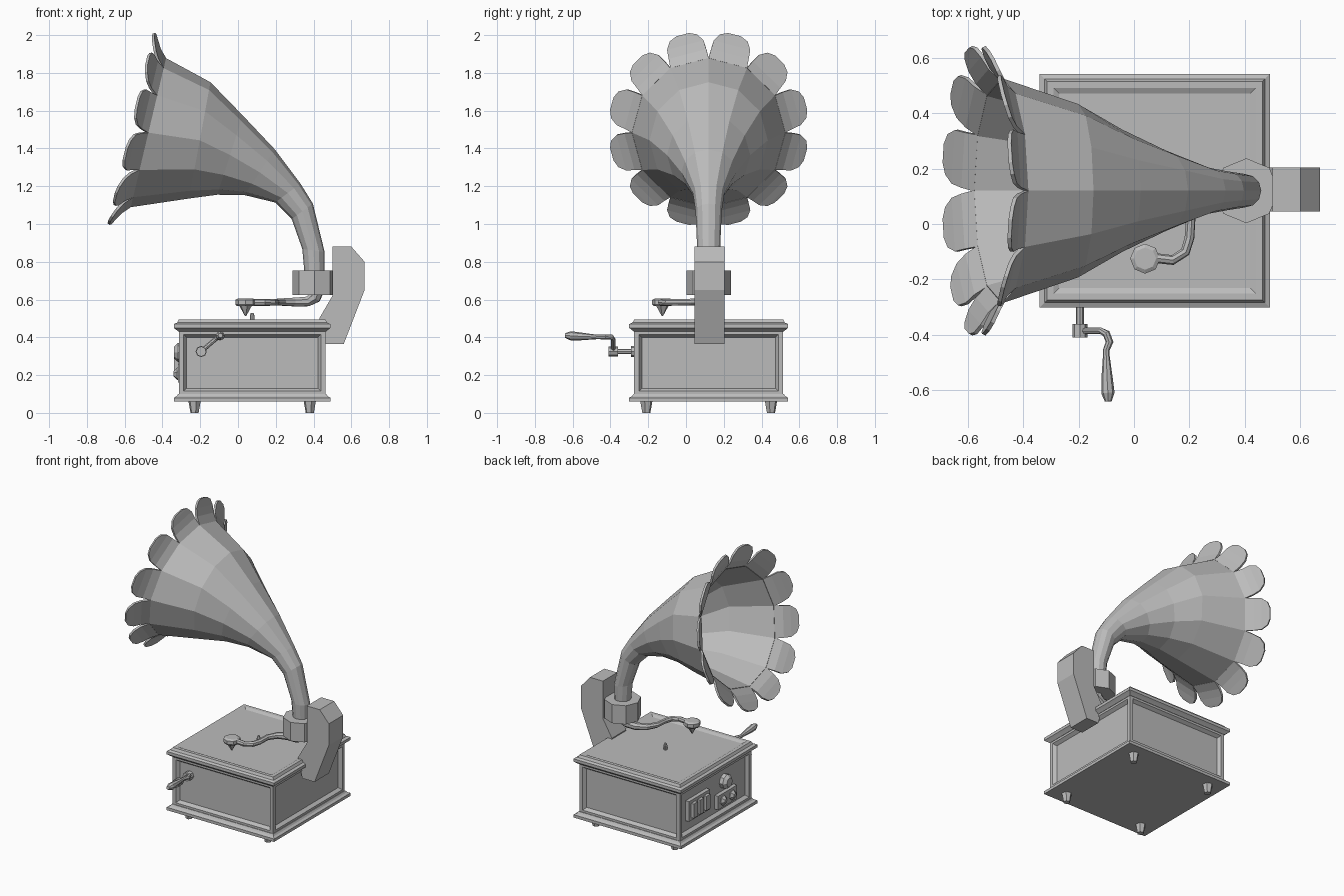
import bpy, bmesh
from math import sin, cos, pi
from mathutils import Vector as V

if "Cube" in bpy.data.objects:
    bpy.data.objects.remove(bpy.data.objects["Cube"])

mat = bpy.data.materials.new("plain_grey")
mat.use_nodes = True
GREY = (0.5, 0.5, 0.5, 1)
mat.diffuse_color = GREY
mat.node_tree.nodes["Principled BSDF"].inputs["Base Color"].default_value = GREY

CX, CY = 0.075, 0.12      # cabinet centre
AX = 0.405                # horn support axis


def finish(name, bm):
    bmesh.ops.recalc_face_normals(bm, faces=bm.faces[:])
    me = bpy.data.meshes.new(name)
    bm.to_mesh(me)
    bm.free()
    me.materials.append(mat)
    ob = bpy.data.objects.new(name, me)
    bpy.context.collection.objects.link(ob)
    return ob


def loft(name, rings, caps=True):
    """Skin a list of closed rings of points."""
    bm = bmesh.new()
    rows = [[bm.verts.new(p) for p in ring] for ring in rings]
    n = len(rows[0])
    for a, b in zip(rows, rows[1:]):
        for i in range(n):
            j = (i + 1) % n
            bm.faces.new((a[i], a[j], b[j], b[i]))
    if caps:
        bm.faces.new(rows[0])
        bm.faces.new(rows[-1])
    return finish(name, bm)


def circle(c, u, v, r, n, phase=0):
    return [c + r * (cos(phase + 2 * pi * i / n) * u + sin(phase + 2 * pi * i / n) * v)
            for i in range(n)]


def tube(name, pts, radii, n=8):
    """Sweep a polygon along a path with a radius at every point."""
    pts = [V(p) for p in pts]
    if not isinstance(radii, (list, tuple)):
        radii = [radii] * len(pts)
    rings, u = [], None
    for i, p in enumerate(pts):
        t = (pts[min(i + 1, len(pts) - 1)] - pts[max(i - 1, 0)]).normalized()
        u = t.orthogonal() if u is None else u - u.dot(t) * t
        u.normalize()
        rings.append(circle(p, u, t.cross(u), radii[i], n))
    return loft(name, rings)


def moulding(name, profile):
    """Stack of rectangles round the cabinet centre: (half width, height)."""
    return loft(name, [[(CX + sx * h, CY + sy * (h + 0.006), z)
                        for sx, sy in ((-1, -1), (1, -1), (1, 1), (-1, 1))]
                       for h, z in profile])


def box(name, lo, hi):
    return loft(name, [[(lo[0], lo[1], z), (hi[0], lo[1], z), (hi[0], hi[1], z), (lo[0], hi[1], z)]
                       for z in (lo[2], hi[2])])


# Cabinet body with recessed side panels
body = moulding("cabinet_body", [(0.388, 0.09), (0.388, 0.44)])
bm = bmesh.new()
bm.from_mesh(body.data)
sides = [f for f in bm.faces if abs(f.normal.z) < 0.5]
bmesh.ops.inset_individual(bm, faces=sides, thickness=0.035)
bmesh.ops.inset_individual(bm, faces=sides, thickness=0.022, depth=-0.022)
bm.to_mesh(body.data)
bm.free()

# Base and lid mouldings
moulding("base_moulding", [(0.415, 0.06), (0.415, 0.08), (0.4, 0.088), (0.392, 0.1)])
moulding("lid", [(0.39, 0.43), (0.402, 0.44), (0.415, 0.45), (0.415, 0.47), (0.397, 0.478),
                 (0.388, 0.495), (0.365, 0.495), (0.345, 0.485)])

# Feet
for x in (-0.23, 0.38):
    for y in (-0.21, 0.45):
        tube("foot", [(x, y, 0), (x, y, 0.065)], [0.022, 0.034], 6)

# Spindle
tube("spindle", [(CX, CY, 0.48), (CX, CY, 0.515), (CX, CY, 0.53)], [0.012, 0.012, 0.007])

# Control plates on the side below the horn mouth
PX = CX - 0.368
box("vent_plate", (PX - 0.025, 0.19, 0.2), (PX + 0.01, 0.42, 0.34))
for y in (0.235, 0.305, 0.375):
    box("vent_bar", (PX - 0.045, y - 0.022, 0.22), (PX, y + 0.022, 0.32))
tube("dial", [(PX + 0.01, 0, 0.32), (PX - 0.025, 0, 0.32), (PX - 0.045, 0, 0.32)], [0.05, 0.05, 0.032])
box("knob_plate", (PX - 0.025, -0.11, 0.16), (PX + 0.01, 0.1, 0.255))
for y in (-0.055, 0.045):
    tube("knob", [(PX, y, 0.207), (PX - 0.03, y, 0.207), (PX - 0.048, y, 0.207)], [0.034, 0.034, 0.015], 6)

# Winding crank
HX, HZ = -0.195, 0.325
tube("crank_collar", [(HX, -0.25, HZ), (HX, -0.29, HZ)], 0.03)
tube("crank_shaft", [(HX, -0.25, HZ), (HX, -0.37, HZ)], 0.014)
tube("crank_hub", [(HX, -0.36, HZ), (HX, -0.41, HZ)], 0.027)
tube("crank_arm", [(HX, -0.385, HZ), (-0.12, -0.385, 0.39), (-0.1, -0.395, 0.402),
                   (-0.088, -0.425, 0.402), (-0.1, -0.455, 0.402), (-0.1, -0.49, 0.402)],
     [0.012, 0.012, 0.014, 0.014, 0.012, 0.012])
tube("crank_handle", [(-0.1, -0.475, 0.402), (-0.097, -0.56, 0.405), (-0.094, -0.61, 0.408),
                      (-0.093, -0.64, 0.41)], [0.012, 0.021, 0.024, 0.012])

# Tone arm with its sound head and needle
tube("tone_arm", [(0.05, -0.12, 0.585), (0.14, -0.13, 0.585), (0.185, -0.1, 0.585),
                  (0.2, -0.05, 0.585), (0.205, 0.03, 0.587), (0.24, 0.09, 0.587),
                  (0.3, CY, 0.587), (0.37, CY, 0.59), (AX, CY, 0.61), (AX + 0.01, CY, 0.65)],
     [0.018] * 5 + [0.021, 0.025, 0.028, 0.035, 0.042])
tube("sound_head", [(0.04, -0.125, z) for z in (0.565, 0.575, 0.598, 0.606)], [0.046, 0.054, 0.054, 0.04])
tube("needle", [(0.04, -0.125, 0.57), (0.04, -0.125, 0.512)], [0.036, 0.003], 6)

# Collar and rear bracket
loft("collar", [circle(V((AX, CY, z)), V((1, 0, 0)), V((0, 1, 0)), 0.117, 8) for z in (0.625, 0.755)])
side = [(0.5, 0.88), (0.6, 0.88), (0.67, 0.8), (0.67, 0.65), (0.56, 0.365), (0.465, 0.365),
        (0.43, 0.5), (0.5, 0.62)]
loft("rear_bracket", [[(x, y, z) for x, z in side] for y in (0.045, 0.203)])

# Horn: each section is given by its upper and lower outline points in x and z
sections = [((0.45, 0.73), (0.36, 0.73)), ((0.452, 0.85), (0.347, 0.87)),
            ((0.39, 1.105), (0.29, 1.03)), ((0.325, 1.21), (0.2, 1.12)),
            ((0.19, 1.39), (0.035, 1.16)), ((0.02, 1.57), (-0.11, 1.162)),
            ((-0.15, 1.745), (-0.26, 1.142)), ((-0.39, 1.875), (-0.575, 1.095))]
rings = []
for top, low in sections:
    a, b = V((top[0], CY, top[1])), V((low[0], CY, low[1]))
    mid, up, rad = (a + b) / 2, (a - b).normalized(), (a - b).length / 2
    rings.append(circle(mid, up, V((0, 1, 0)), rad, 12))
horn = loft("horn", rings, caps=False)

# Flared petals round the rim, using the frame of the last section
out = V((-up.z, 0, up.x))
petal_rows = [(0.105, 0.388, -0.003), (0.103, 0.43, 0.035), (0.1, 0.475, 0.06),
              (0.075, 0.512, 0.077), (0.035, 0.528, 0.085)]
bm = bmesh.new()
for k in range(12):
    ang = (k + 0.5) * pi / 6
    radial = cos(ang) * up + sin(ang) * V((0, 1, 0))
    tangent = out.cross(radial)
    rows = [[bm.verts.new(mid + radial * r + out * f + tangent * w * s) for s in (-1, 1)]
            for w, r, f in petal_rows]
    for p, q in zip(rows, rows[1:]):
        bm.faces.new((p[0], p[1], q[1], q[0]))
petals = finish("horn_petals", bm)

for ob in (horn, petals):
    mod = ob.modifiers.new("thickness", "SOLIDIFY")
    mod.thickness = 0.014
    mod.offset = 0
